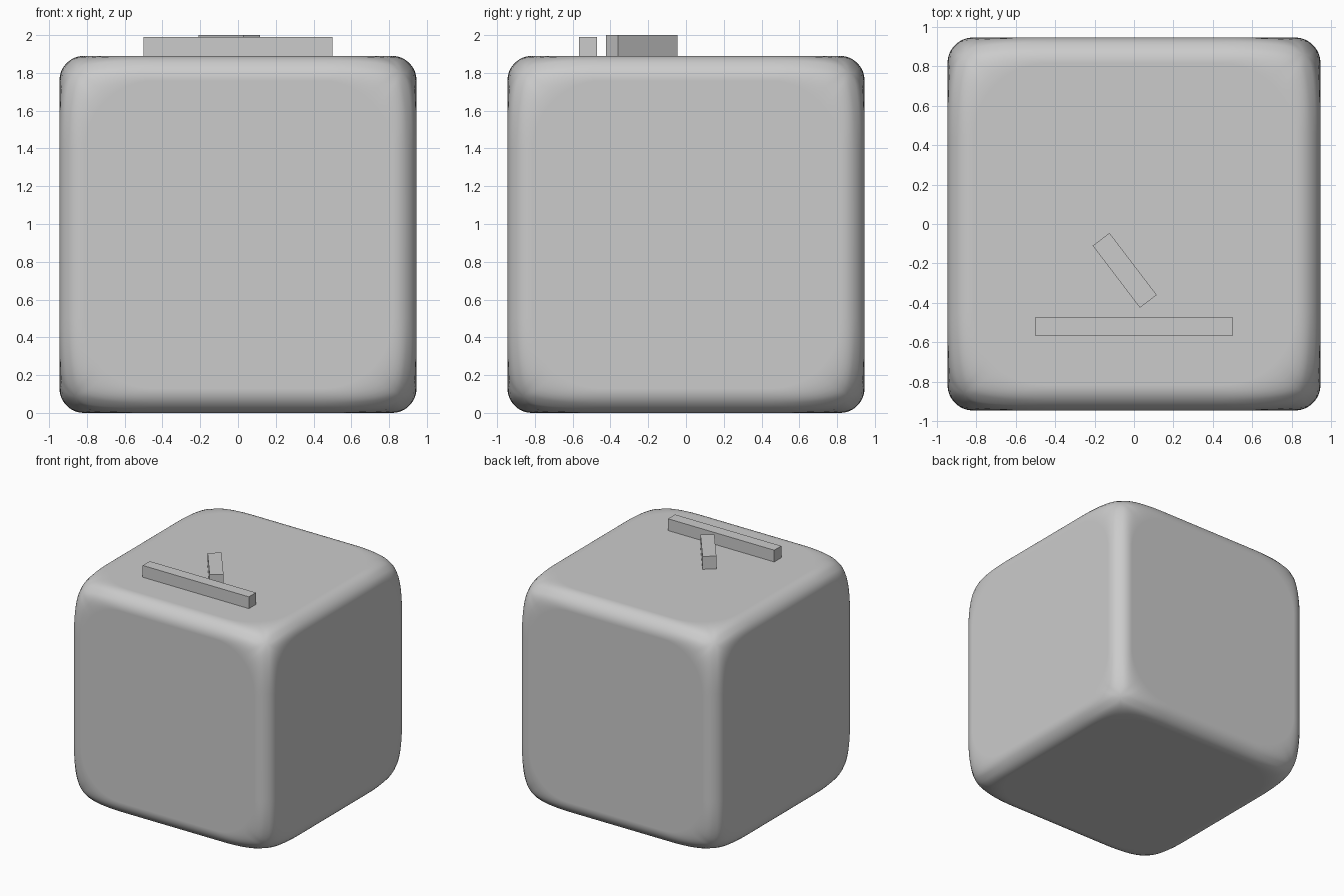
import bpy, bmesh, math
from mathutils import Vector, Matrix

if "Cube" in bpy.data.objects:
    bpy.data.objects.remove(bpy.data.objects["Cube"])

H = 0.945              # half size of the cube
R = 0.13               # edge fillet radius
F = H - R              # half size of each flat face
T = 0.445              # where the corner blends start along the edges
K = 0.86               # height of each corner dome along its diagonal
E = F + R * math.sqrt(0.5)
NS, NT = 10, 6


def bez(a, b, c, t):
    return a * (1 - t) ** 2 + b * (2 * t * (1 - t)) + c * t * t


def cross_section(s):
    """Half fillet curve from the x face to the ridge of the z edge, s = 0..1 into the corner."""
    ang = s * math.pi / 4
    p = Vector((H, T + (F - T) * math.cos(ang), T + (F - T) * math.sin(ang)))
    q = bez(Vector((E, E, T)), Vector((E, E, K - 2 * (E - K))), Vector((K, K, K)), s)
    w = q + (H - q.x) * Vector((1, -1 + s / 2, -s / 2))
    return [bez(p, w, q, j / NT) for j in range(NT + 1)]


# Rounded cube: one octant, mirrored three ways
rows = [cross_section(i / NS) for i in range(NS + 1)]
rows.insert(0, [Vector((p.x, p.y, 0)) for p in rows[0]])
bm = bmesh.new()


def add_face(pts):
    bm.faces.new([bm.verts.new(p) for p in pts])


for a, b, c in ((0, 1, 2), (1, 2, 0), (2, 0, 1), (1, 0, 2), (2, 1, 0), (0, 2, 1)):
    def perm(p):
        v = Vector((0, 0, 0))
        v[a], v[b], v[c] = p
        return v
    for r0, r1 in zip(rows, rows[1:]):
        for j in range(NT):
            add_face([perm(p) for p in (r0[j], r0[j + 1], r1[j + 1], r1[j])])
    # half of a flat face quarter
    add_face([perm(p) for p in [Vector((H, 0, 0))] + [r[0] for r in rows]])

bmesh.ops.remove_doubles(bm, verts=bm.verts, dist=1e-5)
for axis in range(3):
    sc = Vector((1, 1, 1))
    sc[axis] = -1
    dup = bmesh.ops.duplicate(bm, geom=bm.verts[:] + bm.edges[:] + bm.faces[:])
    vs = [g for g in dup["geom"] if isinstance(g, bmesh.types.BMVert)]
    bmesh.ops.transform(bm, matrix=Matrix.Diagonal(sc).to_4x4(), verts=vs)
    bmesh.ops.remove_doubles(bm, verts=bm.verts, dist=1e-5)
bmesh.ops.recalc_face_normals(bm, faces=bm.faces)
for f in bm.faces:
    f.smooth = True
mesh = bpy.data.meshes.new("rounded_cube")
bm.to_mesh(mesh)
bm.free()
cube = bpy.data.objects.new("rounded_cube", mesh)
cube.location.z = H
bpy.context.collection.objects.link(cube)
cube.modifiers.new("face_normals", 'WEIGHTED_NORMAL')


# Bars lying on the top face
def bar(name, x, y, length, width, top, angle=0):
    z0 = 2 * H - 0.01
    bpy.ops.mesh.primitive_cube_add(size=1, location=(x, y, (z0 + top) / 2),
                                    rotation=(0, 0, math.radians(angle)))
    ob = bpy.context.object
    ob.name = name
    ob.scale = (length, width, top - z0)


bar("long_bar", 0, -0.52, 1.0, 0.095, 1.99)
bar("short_bar", -0.047, -0.235, 0.395, 0.107, 2.0, -52.7)
